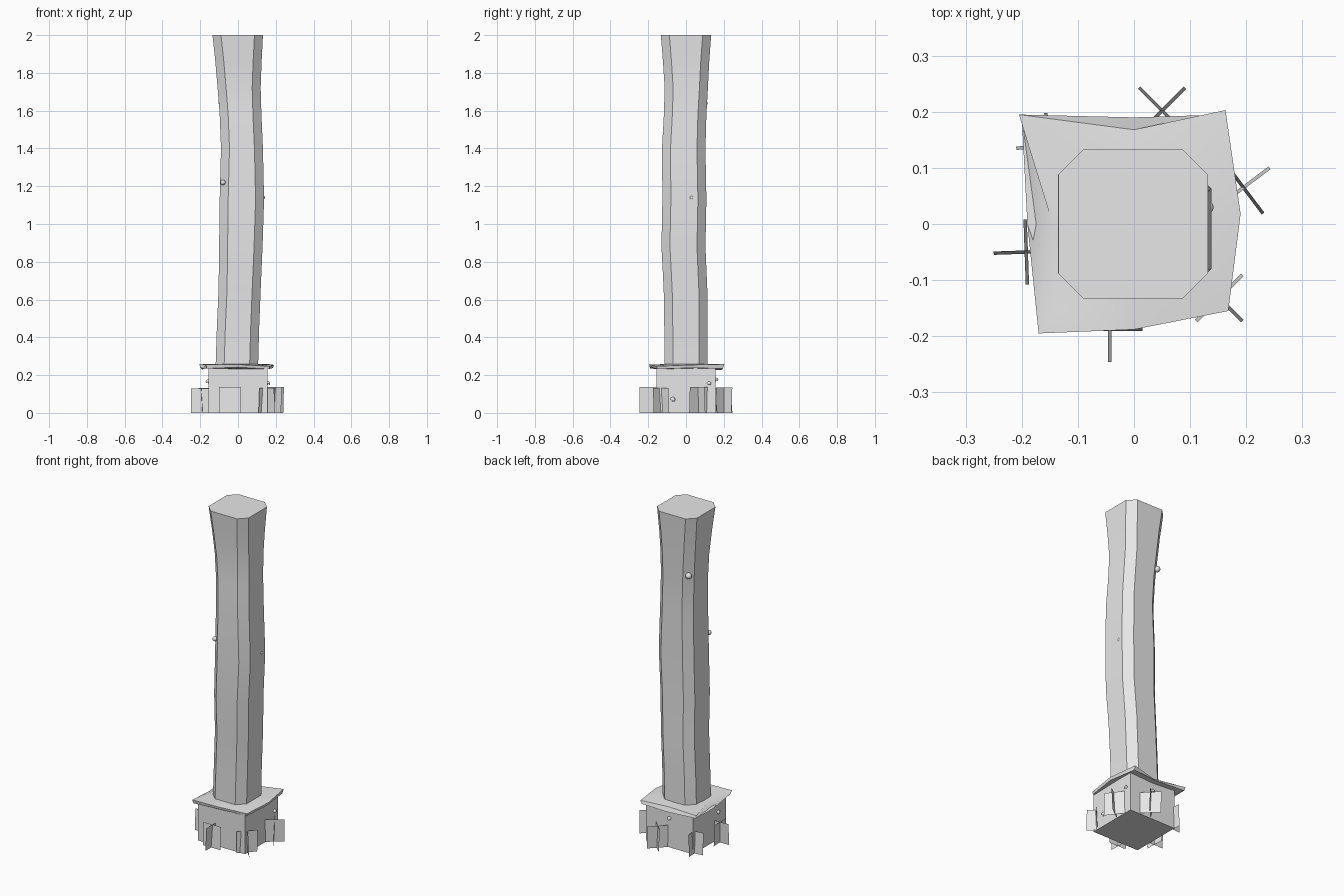
import bpy
import math
from mathutils import Vector, Matrix

if "Cube" in bpy.data.objects:
    bpy.data.objects.remove(bpy.data.objects["Cube"])

stone = bpy.data.materials.new("grey_stone")
stone.diffuse_color = (0.8, 0.8, 0.8, 1)
stone.use_nodes = True
stone.node_tree.nodes["Principled BSDF"].inputs["Base Color"].default_value = stone.diffuse_color


def make(name, verts, faces, smooth=None):
    mesh = bpy.data.meshes.new(name)
    mesh.from_pydata(verts, [], faces)
    mesh.update()
    obj = bpy.data.objects.new(name, mesh)
    bpy.context.collection.objects.link(obj)
    mesh.materials.append(stone)
    if smooth:
        bpy.ops.object.select_all(action='DESELECT')
        bpy.context.view_layer.objects.active = obj
        obj.select_set(True)
        bpy.ops.object.shade_smooth_by_angle(angle=math.radians(smooth))
    return obj


def loft(name, rings, smooth):
    """Closed skin through rings listed from bottom to top."""
    n = len(rings[0])
    verts = [p for r in rings for p in r]
    faces = [(k * n + i, k * n + (i + 1) % n, (k + 1) * n + (i + 1) % n, (k + 1) * n + i)
             for k in range(len(rings) - 1) for i in range(n)]
    faces += [tuple(reversed(range(n))), tuple(range(len(verts) - n, len(verts)))]
    return make(name, verts, faces, smooth)


# Wavy column: z, left, right, front, back
levels = [
    (0.20, -0.12, 0.105, -0.115, 0.115),
    (0.45, -0.112, 0.112, -0.115, 0.113),
    (0.65, -0.103, 0.12, -0.118, 0.113),
    (0.88, -0.10, 0.13, -0.13, 0.103),
    (1.13, -0.097, 0.138, -0.125, 0.108),
    (1.40, -0.09, 0.132, -0.127, 0.103),
    (1.58, -0.097, 0.124, -0.117, 0.108),
    (1.72, -0.108, 0.12, -0.113, 0.116),
    (1.86, -0.12, 0.125, -0.122, 0.123),
    (2.00, -0.135, 0.132, -0.133, 0.133),
]
c = 0.045
column = []
for z, l, r, f, b in levels:
    column.append([(l + c, f, z), (r - c, f, z), (r, f + c, z), (r, b - c, z),
                   (r - c, b, z), (l + c, b, z), (l, b - c, z), (l, f + c, z)])
loft("column", column, 30)

# Square base block
s = 0.157
loft("base_block", [[(-s, -s, z), (s, -s, z), (s, s, z), (-s, s, z)] for z in (0.0, 0.24)], 30)

# Warped slab between base and column
bottom = [(-0.165, -0.19, 0.235), (0, -0.185, 0.242), (0.165, -0.152, 0.232), (0.185, 0.02, 0.238),
          (0.16, 0.195, 0.235), (0, 0.19, 0.228), (-0.2, 0.19, 0.24), (-0.19, 0, 0.23)]
top = [(-0.17, -0.195, 0.256), (0, -0.188, 0.256), (0.168, -0.155, 0.247), (0.19, 0.018, 0.254),
       (0.163, 0.203, 0.258), (0, 0.168, 0.25), (-0.205, 0.195, 0.26), (-0.145, 0, 0.25)]
inner = [(0.6 * x, 0.6 * y, 0.258) for x, y, z in top]
loft("warped_slab", [bottom, top, inner], 40)


# Grass tufts: two crossed single-sided cards each
def tuft(name, x, y, facing, height):
    verts, faces = [], []
    for turn in (-45, 45):
        a = math.radians(facing + turn)
        normal = Vector((math.cos(a), math.sin(a), 0))
        along = Vector((-normal.y, normal.x, 0)) * 0.058
        lean = normal * 0.003
        mid = Vector((x, y, 0))
        k = len(verts)
        up = Vector((0, 0, height))
        verts += [mid - along - lean, mid + along - lean,
                  mid + along + lean + up, mid - along + lean + up]
        faces.append((k, k + 1, k + 2, k + 3))
    make(name, verts, faces)


tufts = [("front", -0.043, -0.188, 45, 0.137), ("left", -0.192, -0.05, 137, 0.128),
         ("right", 0.195, 0.065, -8, 0.137), ("back", 0.05, 0.202, 180, 0.135),
         ("front_right", 0.152, -0.132, -90, 0.132), ("back_left", -0.152, 0.14, -40, 0.132)]
for side, x, y, facing, height in tufts:
    tuft("grass_tuft_" + side, x, y, facing, height)


# Small mushrooms: thin stalk and domed cap growing along a direction
def mushroom(name, place, direction, r):
    profile = [(0.25, 0), (0.25, 1.5), (1, 1.4), (0.85, 2.0), (0.35, 2.4)]
    turn = Vector((0, 0, 1)).rotation_difference(Vector(direction)).to_matrix()
    rings = [[Vector(place) + turn @ Vector((r * w * math.cos(i * math.pi / 4),
                                            r * w * math.sin(i * math.pi / 4), r * h))
              for i in range(8)] for w, h in profile]
    loft(name, rings, 50)


mushroom("mushroom_right_low", (0.15, -0.08, 0.055), (0.5, 0.5, 0.8), 0.014)
mushroom("mushroom_right_high", (0.15, 0.12, 0.14), (0.5, 0.1, 0.9), 0.012)
mushroom("mushroom_back", (0.0, 0.15, 0.16), (0, 0.5, 0.8), 0.012)
mushroom("mushroom_left", (-0.15, -0.08, 0.15), (-0.5, 0, 0.8), 0.012)


# Small round knobs on the column
def knob(name, place, r):
    bpy.ops.mesh.primitive_uv_sphere_add(segments=12, ring_count=8, radius=r, location=place)
    obj = bpy.context.object
    obj.name = name
    obj.data.materials.append(stone)
    bpy.ops.object.shade_smooth()


knob("knob_back_left", (-0.085, 0.096, 1.64), 0.018)
knob("knob_front_left", (-0.08, -0.106, 1.22), 0.014)
knob("knob_right", (0.13, 0.03, 1.14), 0.012)
